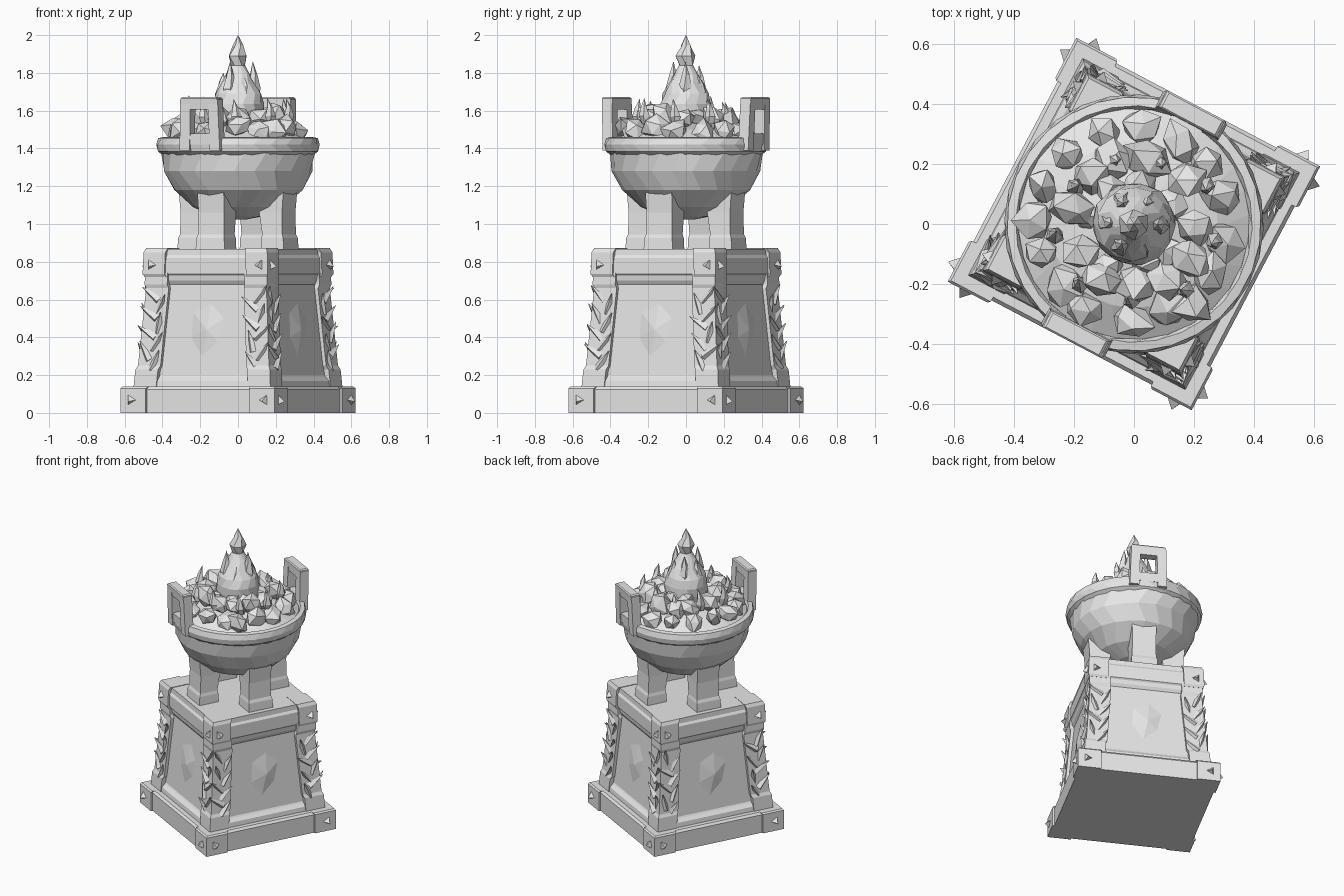
import bpy, bmesh, math, random
from mathutils import Matrix, Vector

random.seed(7)
cube = bpy.data.objects.get("Cube")
if cube:
    bpy.data.objects.remove(cube)

stone = bpy.data.materials.new("pale grey stone")
stone.use_nodes = True
GREY = (0.8, 0.8, 0.8, 1)
stone.diffuse_color = GREY
stone.node_tree.nodes["Principled BSDF"].inputs["Base Color"].default_value = GREY

TURN = math.radians(-27.8)  # the whole monument is turned on its axis


def side(k):
    """Rotation taking the front side to side k."""
    return Matrix.Rotation(k * math.pi / 2, 4, 'Z')


def finish(name, bm):
    bm.transform(Matrix.Rotation(TURN, 4, 'Z'))
    bmesh.ops.recalc_face_normals(bm, faces=bm.faces)
    mesh = bpy.data.meshes.new(name)
    bm.to_mesh(mesh)
    bm.free()
    mesh.materials.append(stone)
    obj = bpy.data.objects.new(name, mesh)
    bpy.context.collection.objects.link(obj)
    return obj


def skin(bm, rings):
    """Bridge rings of equal length and close both ends."""
    n = len(rings[0])
    for a, b in zip(rings, rings[1:]):
        for i in range(n):
            j = (i + 1) % n
            bm.faces.new((a[i], a[j], b[j], b[i]))
    bm.faces.new(rings[0])
    bm.faces.new(rings[-1])


def loft(bm, sections, m=Matrix()):
    """Rectangular sections (z, centre x, centre y, half x, half y)."""
    rings = []
    for z, cx, cy, hx, hy in sections:
        rings.append([bm.verts.new(m @ Vector((cx + sx * hx, cy + sy * hy, z)))
                      for sx, sy in ((-1, -1), (1, -1), (1, 1), (-1, 1))])
    skin(bm, rings)


def square(bm, steps):
    loft(bm, [(z, 0, 0, h, h) for z, h in steps])


def corners(bm, steps, width):
    """Four corner blocks; steps are (z, outer half size)."""
    for k in range(4):
        loft(bm, [(z, h - width / 2, -h + width / 2, width / 2, width / 2)
                  for z, h in steps], side(k))


def lathe(bm, profile, n, jitter=0.0, centre=(0, 0)):
    rings = []
    for i, (r, z) in enumerate(profile):
        ring = []
        for s in range(n):
            a = 2 * math.pi * (s + 0.5 * (i % 2)) / n
            q = max(r, 0.001) * (1 + random.uniform(-jitter, jitter))
            ring.append(bm.verts.new((centre[0] + q * math.cos(a),
                                      centre[1] + q * math.sin(a), z)))
        rings.append(ring)
    skin(bm, rings)


def tongue(bm, base, tip, radius, bend=0.02):
    """Pointed flame with a belly and a bent waist."""
    base, tip = Vector(base), Vector(tip)
    out = Vector((base.x, base.y, 0)).normalized() * bend
    rings = []
    for t, w in ((0, 0.8), (0.3, 1), (0.65, 0.55), (1, 0.02)):
        c = base.lerp(tip, t) + out * math.sin(t * math.pi)
        rings.append([bm.verts.new(c + Vector((math.cos(a), math.sin(a), 0)) * radius * w)
                      for a in (i * 2 * math.pi / 5 + t for i in range(5))])
    skin(bm, rings)


# Plinth and its corner blocks
bm = bmesh.new()
square(bm, [(0, 0.447), (0.125, 0.447), (0.14, 0.435)])
corners(bm, [(0, 0.46), (0.13, 0.46), (0.14, 0.452)], 0.15)
finish("plinth", bm)

# Tapered pedestal with recessed panels
bm = bmesh.new()
square(bm, [(0.13, 0.405), (0.17, 0.4), (0.19, 0.382), (0.2, 0.376),
            (0.68, 0.338), (0.7, 0.35), (0.74, 0.356)])
finish("pedestal_body", bm)
bm = bmesh.new()
corners(bm, [(0.13, 0.41), (0.23, 0.402), (0.25, 0.392), (0.66, 0.36),
             (0.68, 0.366), (0.74, 0.364)], 0.135)
finish("corner_pillars", bm)

# Cap slab and its corner blocks
bm = bmesh.new()
square(bm, [(0.72, 0.348), (0.735, 0.362), (0.82, 0.362), (0.835, 0.352), (0.868, 0.35)])
corners(bm, [(0.72, 0.366), (0.735, 0.374), (0.85, 0.37), (0.872, 0.36)], 0.13)
finish("cap_slab", bm)

# Triangular studs on every corner block
bm = bmesh.new()
for k in range(4):
    for x, y, z in ((0.4, 0.46, 0.07), (0.325, 0.372, 0.785)):
        for s in (-1, 1):
            tri = [bm.verts.new(side(k) @ Vector((s * x + 0.034 * math.sin(a), -y + 0.004,
                                                  z + 0.034 * math.cos(a))))
                   for a in (s * 0.5 + i * 2 * math.pi / 3 for i in range(3))]
            tip = bm.verts.new(side(k) @ Vector((s * x, -y - 0.03, z - 0.01)))
            for i in range(3):
                bm.faces.new((tri[i], tri[(i + 1) % 3], tip))
            bm.faces.new(tri)
finish("corner_studs", bm)

# Jagged carved leaves climbing the pillars
bm = bmesh.new()
for k in range(4):
    for s in (-1, 1):
        for i in range(8):
            z = 0.27 + i * 0.05
            y = -0.392 + (z - 0.25) * 0.08
            x = s * (0.325 - (z - 0.25) * 0.08 + (0.035 if i % 2 else -0.035))
            lean = Matrix.Rotation((0.6 if i % 2 else -0.6) * s + random.uniform(-0.4, 0.4), 4, 'Y')
            tilt = Matrix.Rotation(random.uniform(0.1, 0.5), 4, 'X')
            bmesh.ops.create_cone(bm, segments=4, radius1=0.028, radius2=0.002, depth=0.115,
                                  cap_ends=True, matrix=side(k) @ Matrix.Translation((x, y, z + 0.01))
                                  @ tilt @ lean)
finish("carved_leaves", bm)

# Low faceted emblem in each panel
bm = bmesh.new()
outline = ((-0.09, 0.4), (-0.02, 0.3), (0.07, 0.38), (0.1, 0.5), (0.02, 0.58), (-0.08, 0.53))
for k in range(4):
    ring = [bm.verts.new(side(k) @ Vector((x, -0.376 + (z - 0.2) * 0.079, z))) for x, z in outline]
    peak = bm.verts.new(side(k) @ Vector((0.01, -0.374, 0.44)))
    for i in range(6):
        bm.faces.new((ring[i], ring[(i + 1) % 6], peak))
finish("panel_emblems", bm)

# Four legs with flared feet
bm = bmesh.new()
for k in range(4):
    loft(bm, [(0.865, 0, -0.25, 0.086, 0.068), (0.925, 0, -0.248, 0.083, 0.066),
              (0.945, 0, -0.246, 0.078, 0.06), (1.06, 0, -0.235, 0.076, 0.068),
              (1.2, 0, -0.24, 0.08, 0.075)], side(k))
finish("legs", bm)

# Bowl with rim and domed bed
bm = bmesh.new()
lathe(bm, [(0.05, 1.025), (0.13, 1.04), (0.24, 1.09), (0.34, 1.18), (0.392, 1.28),
           (0.408, 1.375)], 22, 0.012)
finish("bowl", bm)
bm = bmesh.new()
lathe(bm, [(0.4, 1.365), (0.425, 1.385), (0.433, 1.42), (0.424, 1.455), (0.395, 1.46),
           (0.385, 1.44), (0.28, 1.5), (0.12, 1.54)], 28)
finish("rim_and_bed", bm)

# Two leaning square handles
for k, name in ((0, "front_handle"), (2, "back_handle")):
    bm = bmesh.new()
    for s in (-1, 1):
        loft(bm, [(1.39, s * 0.09, -0.405, 0.03, 0.03), (1.66, s * 0.082, -0.415, 0.03, 0.03)], side(k))
    loft(bm, [(1.605, 0, -0.413, 0.11, 0.028), (1.665, 0, -0.415, 0.108, 0.032),
              (1.672, 0, -0.415, 0.1, 0.026)], side(k))
    loft(bm, [(1.42, 0, -0.406, 0.1, 0.025), (1.48, 0, -0.408, 0.1, 0.025)], side(k))
    finish(name, bm)

# Heaped coals in rings
bm = bmesh.new()
for count, radius, z, size in ((16, 0.315, 1.495, 0.066), (11, 0.22, 1.545, 0.072),
                               (7, 0.15, 1.54, 0.06)):
    for i in range(count):
        a = 2 * math.pi * (i + random.uniform(-0.25, 0.25)) / count
        r = radius + random.uniform(-0.02, 0.02)
        spot = Vector((r * math.cos(a), r * math.sin(a), z + random.uniform(-0.015, 0.025)))
        stretch = Matrix.Diagonal([random.uniform(0.8, 1.2) for _ in range(3)] + [1])
        spin = Matrix.Rotation(random.uniform(0, 6), 4, Vector((a, 1, 0.5)))
        made = bmesh.ops.create_icosphere(bm, subdivisions=1, radius=size,
                                          matrix=Matrix.Translation(spot) @ spin @ stretch)
        for v in made["verts"]:
            v.co = spot + (v.co - spot) * random.uniform(0.8, 1.2)
finish("coals", bm)

# Small flames between the coals
bm = bmesh.new()
for i in range(9):
    a = 2 * math.pi * i / 9 + 0.3
    r = random.uniform(0.19, 0.29)
    c, s = math.cos(a), math.sin(a)
    tongue(bm, (r * c, r * s, 1.53), (r * c + 0.02 * s, r * s - 0.02 * c,
                                      random.uniform(1.64, 1.69)), 0.03, 0.012)
finish("small_flames", bm)

# Main flame: round bulb, tall spire and side tongues
bm = bmesh.new()
lathe(bm, [(0.12, 1.5), (0.135, 1.58), (0.138, 1.635), (0.122, 1.69), (0.09, 1.75),
           (0.06, 1.8), (0.038, 1.84)], 14, 0.03)
lathe(bm, [(0.035, 1.78), (0.038, 1.84), (0.053, 1.89), (0.028, 1.945), (0, 2.0)], 6, 0.08)
for i, top in enumerate((1.86, 1.79, 1.84, 1.8, 1.86, 1.77)):
    a = math.pi / 3 * i + 0.45
    c, s = math.cos(a), math.sin(a)
    tongue(bm, (0.08 * c, 0.08 * s, 1.66), (0.078 * c, 0.078 * s, top), 0.038, 0.004)
finish("main_flame", bm)
